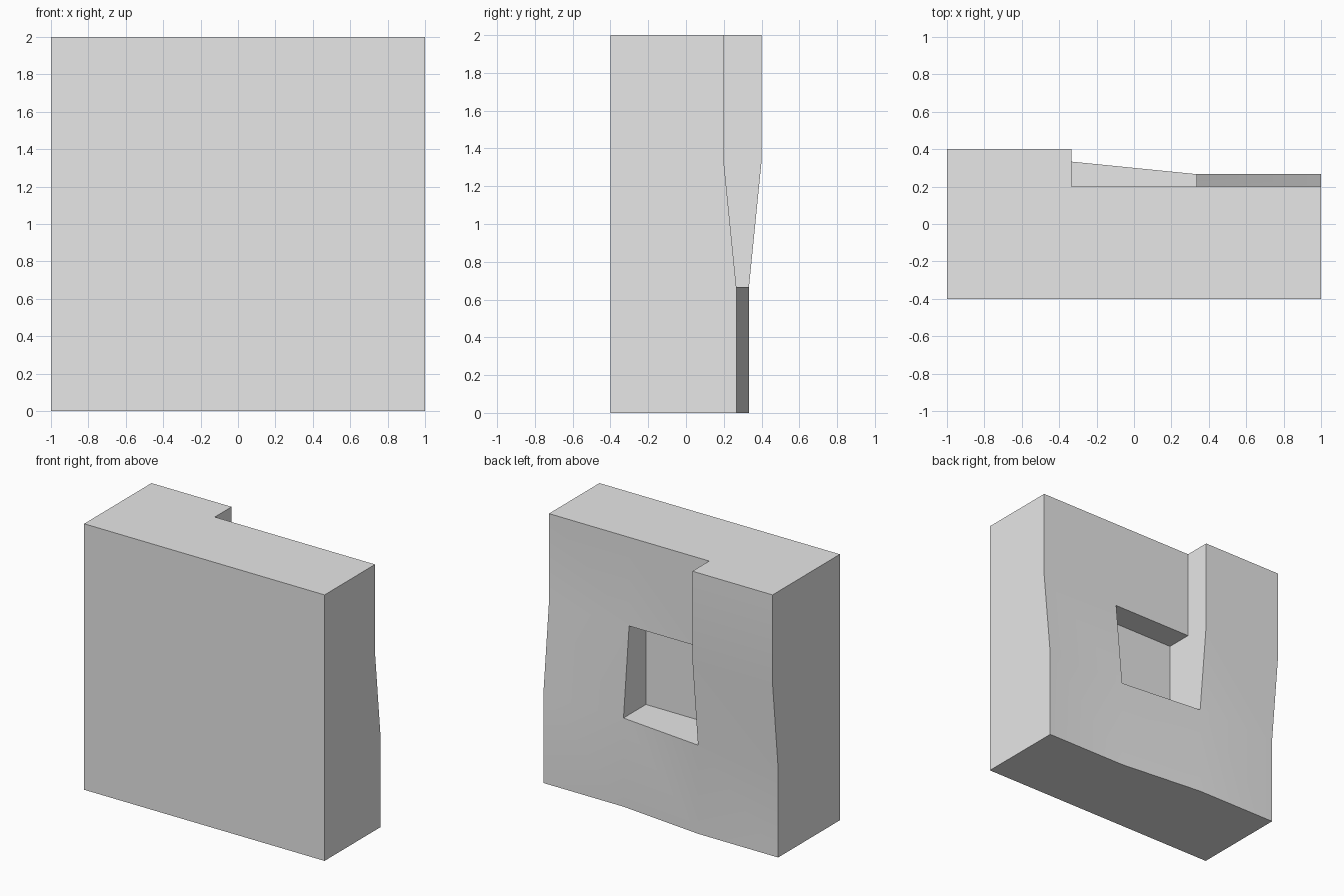
import bpy
import bmesh
import math

cube = bpy.data.objects.get("Cube")
if cube:
    bpy.data.objects.remove(cube, do_unlink=True)

# One plain grey material
GREY = (0.8, 0.8, 0.8, 1.0)
grey = bpy.data.materials.new("plain_grey")
grey.use_nodes = True
grey.diffuse_color = GREY
grey.node_tree.nodes["Principled BSDF"].inputs["Base Color"].default_value = GREY

# The block is a three by three layout of cells, each with its own back depth
N = 3
STEP = 2 / N
FRONT = -0.4
HIGH, LOW = 0.4, 0.2
HIGH_FOOT, LOW_FOOT = 1 / 3, 0.8 / 3


def depth(cell, corner):
    """Back y of a cell at one of its grid corners."""
    col, row = cell
    i, k = corner
    if not (0 <= col < N and 0 <= row < N):
        return FRONT                      # outside the block
    if cell == (1, 1):
        return 0.0                        # square pocket
    if cell == (1, 2):
        return LOW                        # notch above the pocket
    if k <= 1:
        return HIGH_FOOT if i <= 1 else LOW_FOOT
    return HIGH if i <= 1 else LOW


def point(corner, y):
    return (corner[0] * STEP - 1, y, corner[1] * STEP)


bm = bmesh.new()


def add_face(points):
    unique = list(dict.fromkeys(points))
    if len(unique) > 2:
        bm.faces.new([bm.verts.new(p) for p in unique])


def add_wall(cell_a, cell_b, start, end):
    """Side wall joining the different depths of two neighbouring cells."""
    add_face([point(start, depth(cell_a, start)), point(end, depth(cell_a, end)),
              point(end, depth(cell_b, end)), point(start, depth(cell_b, start))])


# Back and front faces of each cell
for c in range(N):
    for r in range(N):
        corners = [(c, r), (c, r + 1), (c + 1, r + 1), (c + 1, r)]
        add_face([point(p, depth((c, r), p)) for p in corners])
        add_face([point(p, FRONT) for p in reversed(corners)])

# Outer sides, and the walls of the notch and pocket
for a in range(N + 1):
    for b in range(N):
        add_wall((a - 1, b), (a, b), (a, b), (a, b + 1))
        add_wall((b, a - 1), (b, a), (b, a), (b + 1, a))

bmesh.ops.remove_doubles(bm, verts=bm.verts[:], dist=0.0001)
bmesh.ops.recalc_face_normals(bm, faces=bm.faces[:])

mesh = bpy.data.meshes.new("notched_block")
bm.to_mesh(mesh)
bm.free()
mesh.materials.append(grey)
block = bpy.data.objects.new("notched_block", mesh)
bpy.context.collection.objects.link(block)

# Soft shading over the gentle slopes, crisp edges elsewhere
bpy.ops.object.select_all(action="DESELECT")
block.select_set(True)
bpy.context.view_layer.objects.active = block
bpy.ops.object.shade_smooth_by_angle(angle=math.radians(30))
